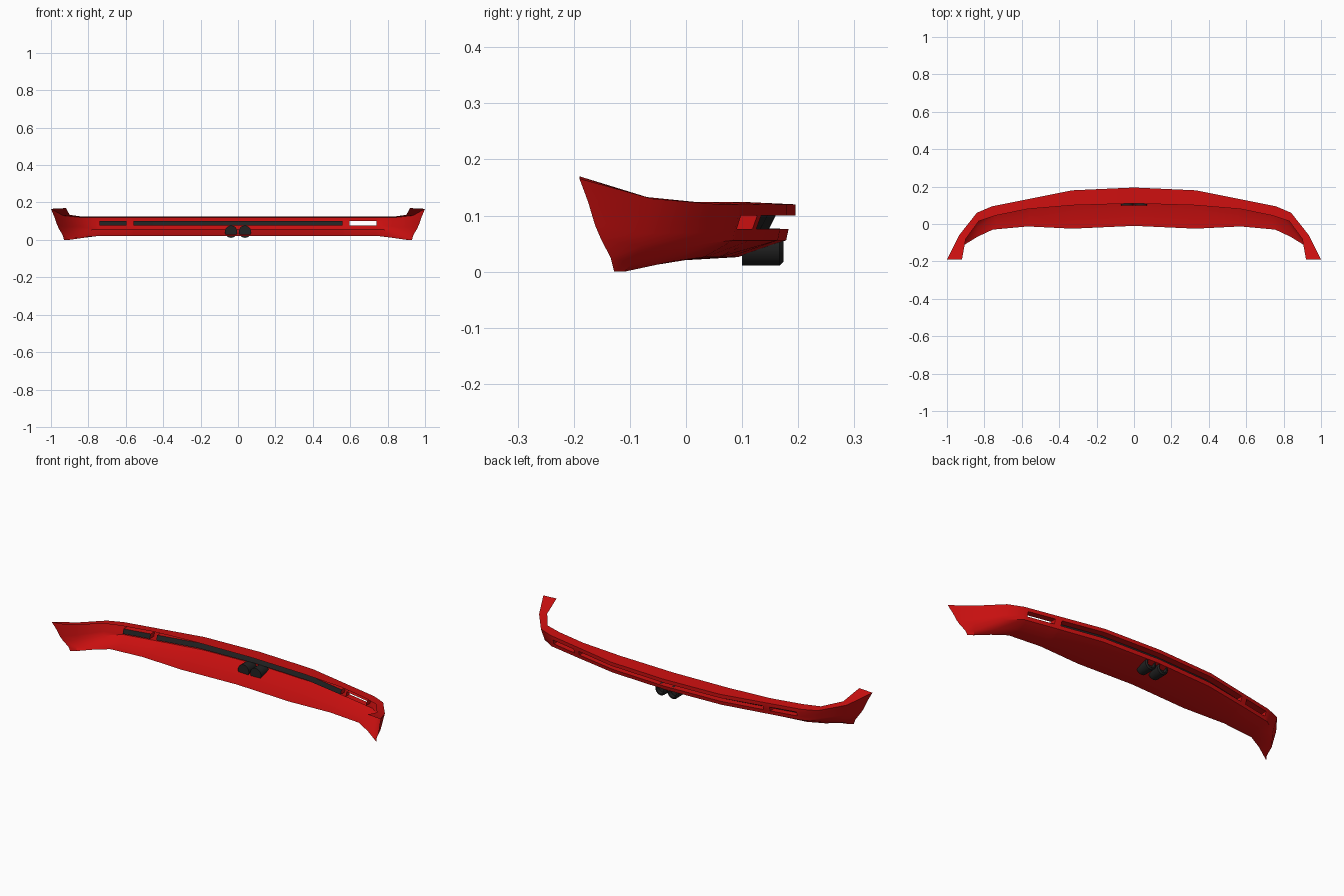
import bpy, bmesh, math
from mathutils import Vector

cube = bpy.data.objects.get("Cube")
if cube:
    bpy.data.objects.remove(cube)


def material(name, colour):
    mat = bpy.data.materials.new(name)
    mat.use_nodes = True
    mat.diffuse_color = colour
    mat.node_tree.nodes["Principled BSDF"].inputs["Base Color"].default_value = colour
    return mat


red = material("body red", (0.6, 0.005, 0.005, 1))
black = material("trim black", (0.016, 0.016, 0.016, 1))


def build(name, quads, mat):
    """Weld a list of quads into one smooth-shaded object."""
    bm = bmesh.new()
    for quad in quads:
        bm.faces.new([bm.verts.new(p) for p in quad])
    bmesh.ops.remove_doubles(bm, verts=bm.verts[:], dist=0.0005)
    bmesh.ops.recalc_face_normals(bm, faces=bm.faces[:])
    mesh = bpy.data.meshes.new(name)
    bm.to_mesh(mesh)
    bm.free()
    mesh.materials.append(mat)
    obj = bpy.data.objects.new(name, mesh)
    bpy.context.collection.objects.link(obj)
    bpy.ops.object.select_all(action="DESELECT")
    obj.select_set(True)
    bpy.context.view_layer.objects.active = obj
    bpy.ops.object.shade_smooth_by_angle(angle=math.radians(30))
    return obj


# Stations from the middle to the tip: outer rim xy, top flange inner xy,
# floor edge xy, top height, floor height, blend from middle to tip profile
stations = [
    (0, .195, 0, .11, 0, -.01, .12, .02, 0),
    (.33, .18, .33, .1, .33, -.025, .12, .02, 0),
    (.57, .132, .57, .08, .57, -.013, .12, .02, 0),
    (.76, .094, .74, .045, .755, -.03, .12, .02, 0),
    (.84, .06, .83, .015, .835, -.067, .12, .01, .3),
    (.935, -.06, .9, -.08, .905, -.11, .13, 0, .6),
    (1, -.19, .92, -.19, .93, -.128, .166, 0, 1),
]
# Section shape as (distance towards floor edge, height), middle and tip
mid_shape = [(0, 1), (0, .8), (.06, .56), (.08, .36), (.5, .06), (1, 0)]
tip_shape = [(0, 1), (.25, .75), (.45, .5), (.62, .35), (.9, .15), (1, 0)]


def station_at(x):
    for a, b in zip(stations, stations[1:]):
        if a[0] <= x <= b[0]:
            f = (x - a[0]) / (b[0] - a[0])
            return [p + (q - p) * f for p, q in zip(a, b)]


def section(x):
    """Points from the top flange over the rim and down to the floor edge."""
    ox, oy, ix, iy, fx, fy, top, low, w = station_at(abs(x))
    side = -1 if x < 0 else 1
    points = [Vector((ix * side, iy, top + .004))]
    for (t0, h0), (t1, h1) in zip(mid_shape, tip_shape):
        t, h = t0 + (t1 - t0) * w, h0 + (h1 - h0) * w
        points.append(Vector(((ox + (fx - ox) * t) * side,
                              oy + (fy - oy) * t, low + (top - low) * h)))
    return points


slot_ends = [.56, .595, .74]
half = sorted([s[0] for s in stations] + slot_ends)
xs = [-x for x in reversed(half[1:])] + half
shell, inserts = [], []
UPPER, LOWER = 2, 3          # section points bounding the slots
DEPTH = Vector((0, -.035, 0))


def in_slot(x):
    return abs(x) < slot_ends[0] or slot_ends[1] < abs(x) < slot_ends[2]


# Curved shell with recessed slots
for i, (xa, xb) in enumerate(zip(xs, xs[1:])):
    a, b = section(xa), section(xb)
    middle = (xa + xb) / 2
    for k in range(len(a) - 1):
        if k == UPPER and in_slot(middle):
            continue
        shell.append((a[k], b[k], b[k + 1], a[k + 1]))
    if not in_slot(middle):
        continue
    for k in (UPPER, LOWER):
        shell.append((a[k], b[k], b[k] + DEPTH, a[k] + DEPTH))
    # Slot end walls, where the neighbouring panel is solid
    for p, neighbour in ((a, xa - .01), (b, xb + .01)):
        if not in_slot(neighbour):
            shell.append((p[UPPER], p[LOWER], p[LOWER] + DEPTH, p[UPPER] + DEPTH))
    # Black inserts; the left outer slot stays open
    if middle < slot_ends[0]:
        inserts.append((a[UPPER] + DEPTH, b[UPPER] + DEPTH,
                        b[LOWER] + DEPTH, a[LOWER] + DEPTH))

build("bumper_shell", shell, red)
build("slot_inserts", inserts, black)

# Twin exhaust pipes: lathed rings of (y, radius)
rings = [(.1, 0), (.1, .033), (.167, .033), (.174, .026), (.172, .022), (.15, .022), (.15, 0)]
SIDES = 20


def lathe(cx, cz):
    quads = []
    for s in range(SIDES):
        u, v = (math.tau * n / SIDES for n in (s, s + 1))
        for (y0, r0), (y1, r1) in zip(rings, rings[1:]):
            corners = [(y0, r0, u), (y0, r0, v), (y1, r1, v), (y1, r1, u)]
            if r0 == 0:
                corners.pop(0)
            elif r1 == 0:
                corners.pop()
            quads.append([(cx + r * math.cos(t), y, cz + r * math.sin(t))
                          for y, r, t in corners])
    return quads


for side, label in ((1, "left"), (-1, "right")):
    build(label + "_exhaust_pipe", lathe(side * .037, .044), black)
